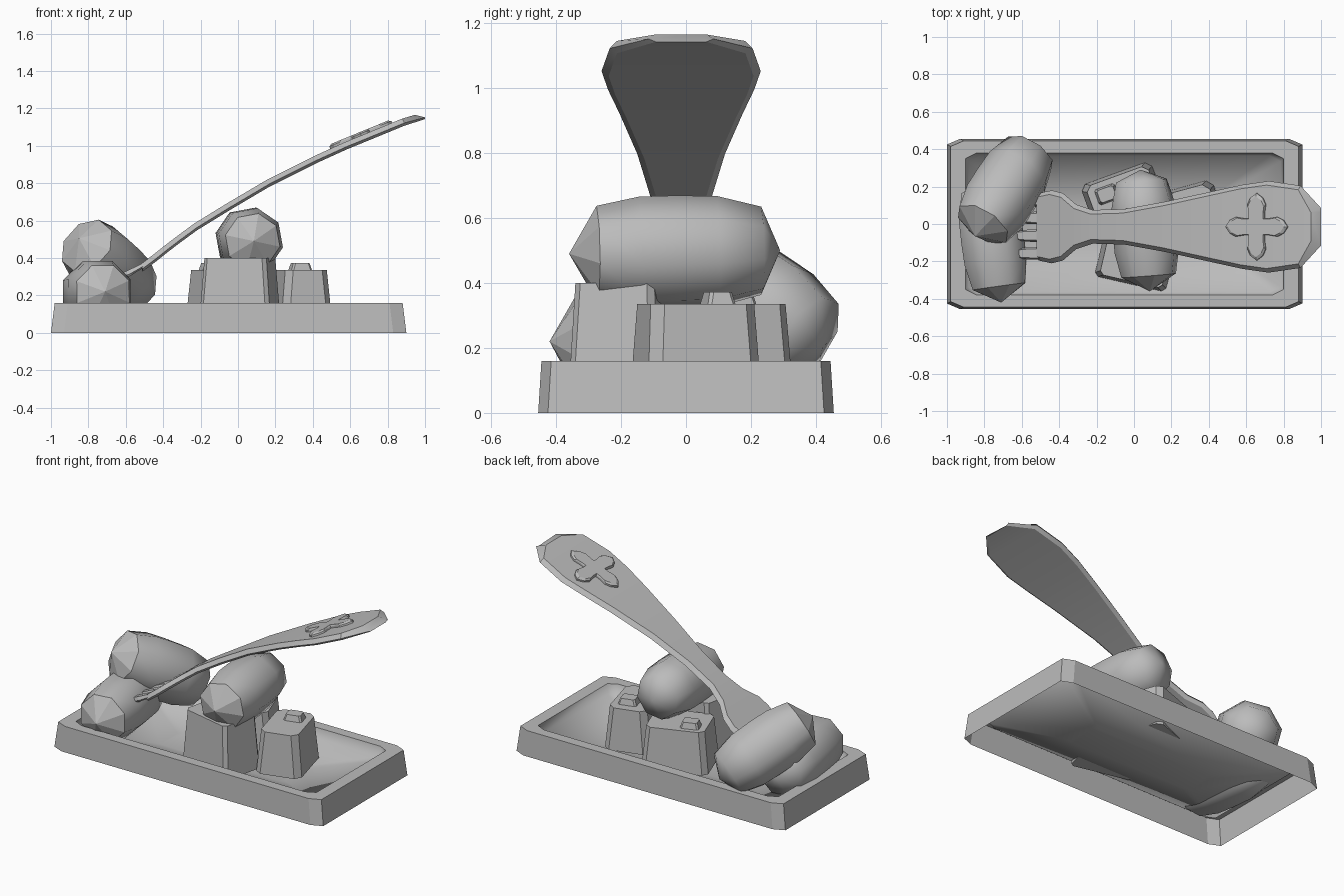
import bpy, bmesh, math
from mathutils import Vector, Matrix

cube = bpy.data.objects.get("Cube")
if cube:
    bpy.data.objects.remove(cube, do_unlink=True)

grey = bpy.data.materials.new("plain grey")
grey.diffuse_color = (0.5, 0.5, 0.5, 1)
grey.use_nodes = True
grey.node_tree.nodes["Principled BSDF"].inputs["Base Color"].default_value = (0.5, 0.5, 0.5, 1)


def finish(bm, name, matrix=None, smooth=None, fix=True):
    """Turn a bmesh into a named object, with optional smoothing by angle."""
    if fix:
        bmesh.ops.recalc_face_normals(bm, faces=bm.faces[:])
    mesh = bpy.data.meshes.new(name)
    bm.to_mesh(mesh)
    bm.free()
    ob = bpy.data.objects.new(name, mesh)
    bpy.context.collection.objects.link(ob)
    mesh.materials.append(grey)
    if matrix:
        ob.matrix_world = matrix
    if smooth:
        bpy.ops.object.select_all(action='DESELECT')
        ob.select_set(True)
        bpy.context.view_layer.objects.active = ob
        bpy.ops.object.shade_smooth_by_angle(angle=math.radians(smooth))
    return ob


def loft(bm, loops, cap_start=True, cap_end=True):
    """Bridge matching closed loops of points."""
    rows = [[bm.verts.new(p) for p in loop] for loop in loops]
    n = len(rows[0])
    for a, b in zip(rows, rows[1:]):
        for i in range(n):
            j = (i + 1) % n
            bm.faces.new((a[i], a[j], b[j], b[i]))
    if cap_start:
        bm.faces.new(rows[0][::-1])
    if cap_end:
        bm.faces.new(rows[-1])


def cut_rect(hx, hy, z, cx, cy, ox=0, oy=0):
    """Rectangle with chamfered corners."""
    pts = [(hx, -hy + cy), (hx, hy - cy), (hx - cx, hy), (-hx + cx, hy),
           (-hx, hy - cy), (-hx, -hy + cy), (-hx + cx, -hy), (hx - cx, -hy)]
    return [(x + ox, y + oy, z) for x, y in pts]


# Tray: open underneath, with a flat rim and a smoothly sunken floor
bm = bmesh.new()
loft(bm, [cut_rect(0.95, 0.455, 0, 0.07, 0.03, -0.05),
          cut_rect(0.93, 0.445, 0.16, 0.07, 0.03, -0.05),
          cut_rect(0.85, 0.38, 0.16, 0.06, 0.03, -0.05),
          cut_rect(0.835, 0.365, 0.10, 0.06, 0.03, -0.05),
          cut_rect(0.44, 0.11, 0.025, 0.03, 0.02, -0.05)], cap_start=False)
tray = finish(bm, "tray", smooth=72, fix=False)
for p in tray.data.polygons[:16]:         # outer walls and rim stay flat
    p.use_smooth = False


# Small tapered blocks, each with an optional stud on top
def block(name, loc, hx, hy, top, turn, cut, stud=None):
    m = Matrix.Translation(loc) @ Matrix.Rotation(math.radians(turn), 4, 'Z')
    bm = bmesh.new()
    loft(bm, [cut_rect(hx, hy, 0.07, cut, cut),
              cut_rect(hx - 0.025, hy - 0.015, top, cut, cut)])
    finish(bm, name, m)
    if stud:
        sx, sy = stud
        bm = bmesh.new()
        loft(bm, [cut_rect(0.058, 0.045, top - 0.005, 0.01, 0.01, sx, sy),
                  cut_rect(0.045, 0.035, top + 0.037, 0.01, 0.01, sx, sy)])
        finish(bm, name + "_stud", m)


block("front_block", (0.01, -0.185, 0), 0.195, 0.14, 0.40, -13, 0.02)
block("back_block", (-0.05, 0.13, 0), 0.20, 0.15, 0.335, 20, 0.03, (-0.08, 0.06))
block("side_block", (0.33, 0.03, 0), 0.14, 0.18, 0.335, 15, 0.035, (0.02, 0.065))


# Faceted barrel pieces: a pointed flat-sided start and a blunter rounded end
def barrel(name, start, end, r, roll=0):
    start, end = Vector(start), Vector(end)
    axis = end - start
    profile = [(0.13, 0.84), (0.33, 0.99), (0.5, 1.0), (0.70, 0.98), (0.91, 0.78)]
    n = 8
    bm = bmesh.new()
    rows = []
    for t, k in profile:
        rows.append([bm.verts.new((r * k * math.cos(2 * math.pi * i / n),
                                   r * k * math.sin(2 * math.pi * i / n),
                                   t * axis.length)) for i in range(n)])
    for a, b in zip(rows, rows[1:]):
        for i in range(n):
            bm.faces.new((a[i], a[(i + 1) % n], b[(i + 1) % n], b[i]))
    for row, z in ((rows[0], 0), (rows[-1], axis.length)):
        tip = bm.verts.new((0, 0, z))
        for i in range(n):
            bm.faces.new((row[i], row[(i + 1) % n], tip))
    m = (Matrix.Translation(start) @ axis.to_track_quat('Z', 'Y').to_matrix().to_4x4()
         @ Matrix.Rotation(math.radians(roll), 4, 'Z'))
    ob = finish(bm, name, m, smooth=70)
    for p in ob.data.polygons[-2 * n:-n]:
        p.use_smooth = False


barrel("top_barrel", (0.085, -0.36, 0.49), (0.035, 0.29, 0.50), 0.178, 12)
barrel("leaning_barrel", (-0.85, -0.065, 0.505), (-0.53, 0.42, 0.20), 0.19, 10)
barrel("low_barrel", (-0.71, -0.42, 0.22), (-0.80, 0.24, 0.21), 0.182, 22)

# Fork: centre line heights along x
heights = [(-0.65, 0.30), (-0.50, 0.37), (-0.35, 0.49), (-0.20, 0.60), (0.15, 0.81),
           (0.50, 0.985), (0.72, 1.075), (0.89, 1.145), (1.0, 1.165)]
CY = -0.015


def height(x):
    for (x0, z0), (x1, z1) in zip(heights, heights[1:]):
        if x <= x1:
            return z0 + (z1 - z0) * (x - x0) / (x1 - x0)
    return heights[-1][1]


def strip(bm, stations, inset=0.022, thick=0.038, end_slant=0.012):
    """Curved bar from (x, y centre, half width) stations, widest at mid thickness."""
    loops = []
    for x, y, w in stations:
        z, i = height(x), min(inset, w * 0.3)
        last = x == stations[-1][0]
        back = end_slant if last else 0.012
        t = thick * 0.6 if last else thick
        loops.append([(x, y - w + i, z - t), (x, y + w - i, z - t),
                      (x, y + w, z - t * 0.6),
                      (x - back, y + w - i, z), (x - back, y - w + i, z),
                      (x, y - w, z - t * 0.6)])
    loft(bm, loops)


bm = bmesh.new()
strip(bm, [(x, CY, w) for x, w in (
    (-0.51, 0.18), (-0.44, 0.195), (-0.38, 0.18), (-0.31, 0.12), (-0.22, 0.09),
    (-0.05, 0.095), (0.17, 0.135), (0.42, 0.19), (0.58, 0.225), (0.72, 0.245),
    (0.89, 0.22), (1.0, 0.10))], end_slant=0.055)
finish(bm, "fork_handle", smooth=25)

bm = bmesh.new()
for k in range(4):
    y = CY + (k - 1.5) * 0.095
    strip(bm, [(-0.64, y, 0.022), (-0.57, y, 0.032), (-0.50, y, 0.034)], 0.01, 0.03)
finish(bm, "fork_tines")

# Raised four-petal ornament lying on the handle
petal = [(0.045, -0.045), (0.075, -0.045), (0.12, -0.052), (0.155, -0.035), (0.18, 0.0),
         (0.155, 0.035), (0.12, 0.052), (0.075, 0.045)]
outline = []
for q in range(4):
    c, s = math.cos(q * math.pi / 2), math.sin(q * math.pi / 2)
    outline += [(x * c - y * s, x * s + y * c) for x, y in petal]
bm = bmesh.new()
loft(bm, [[(x * k, y * k, z) for x, y in outline]
          for k, z in ((1.0, -0.02), (1.0, 0.015), (0.9, 0.024))])
slope = math.atan2(height(0.8) - height(0.5), 0.3)
finish(bm, "fork_ornament", Matrix.Translation((0.66, CY, height(0.66)))
       @ Matrix.Rotation(-slope, 4, 'Y'))
